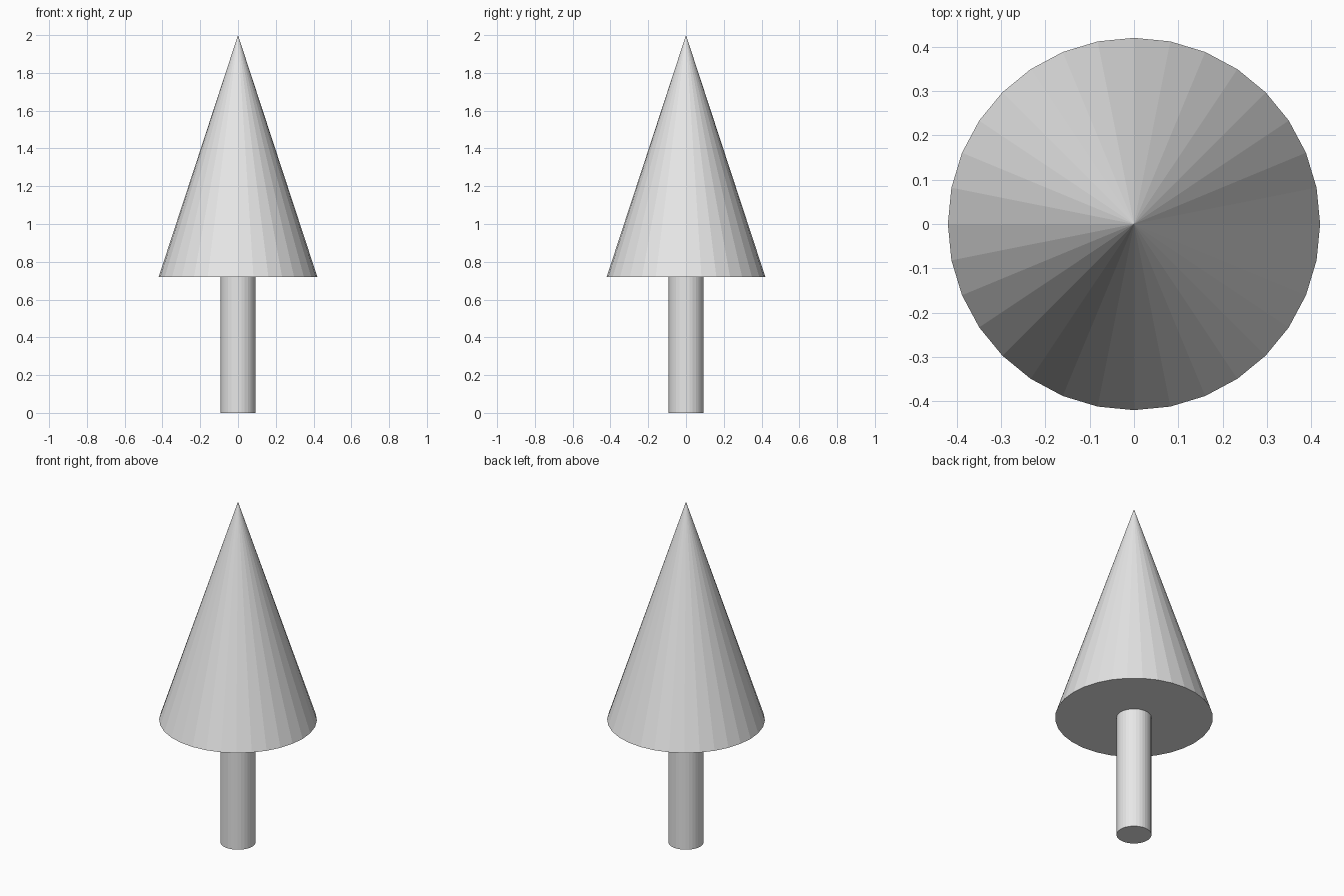
import bpy

cube = bpy.data.objects.get("Cube")
if cube:
    bpy.data.objects.remove(cube, do_unlink=True)

SIDES = 32
HEIGHT = 2.0
CROWN_BASE = 0.72

# One plain grey for the whole tree
grey = bpy.data.materials.new("light_grey")
grey.use_nodes = True
colour = (0.8, 0.8, 0.8, 1)
grey.diffuse_color = colour
for node in grey.node_tree.nodes:
    if node.type == 'BSDF_PRINCIPLED':
        node.inputs["Base Color"].default_value = colour


def tapered_part(name, bottom_radius, top_radius, bottom, top):
    """Flat-shaded round part standing between two heights."""
    bpy.ops.mesh.primitive_cone_add(
        vertices=SIDES, radius1=bottom_radius, radius2=top_radius,
        depth=top - bottom, location=(0, 0, (bottom + top) / 2))
    part = bpy.context.object
    part.name = name
    part.data.materials.append(grey)
    return part


# Trunk, reaching up to the underside of the crown
tapered_part("trunk", 0.093, 0.093, 0, CROWN_BASE)

# Pointed crown
tapered_part("crown", 0.42, 0, CROWN_BASE, HEIGHT)
